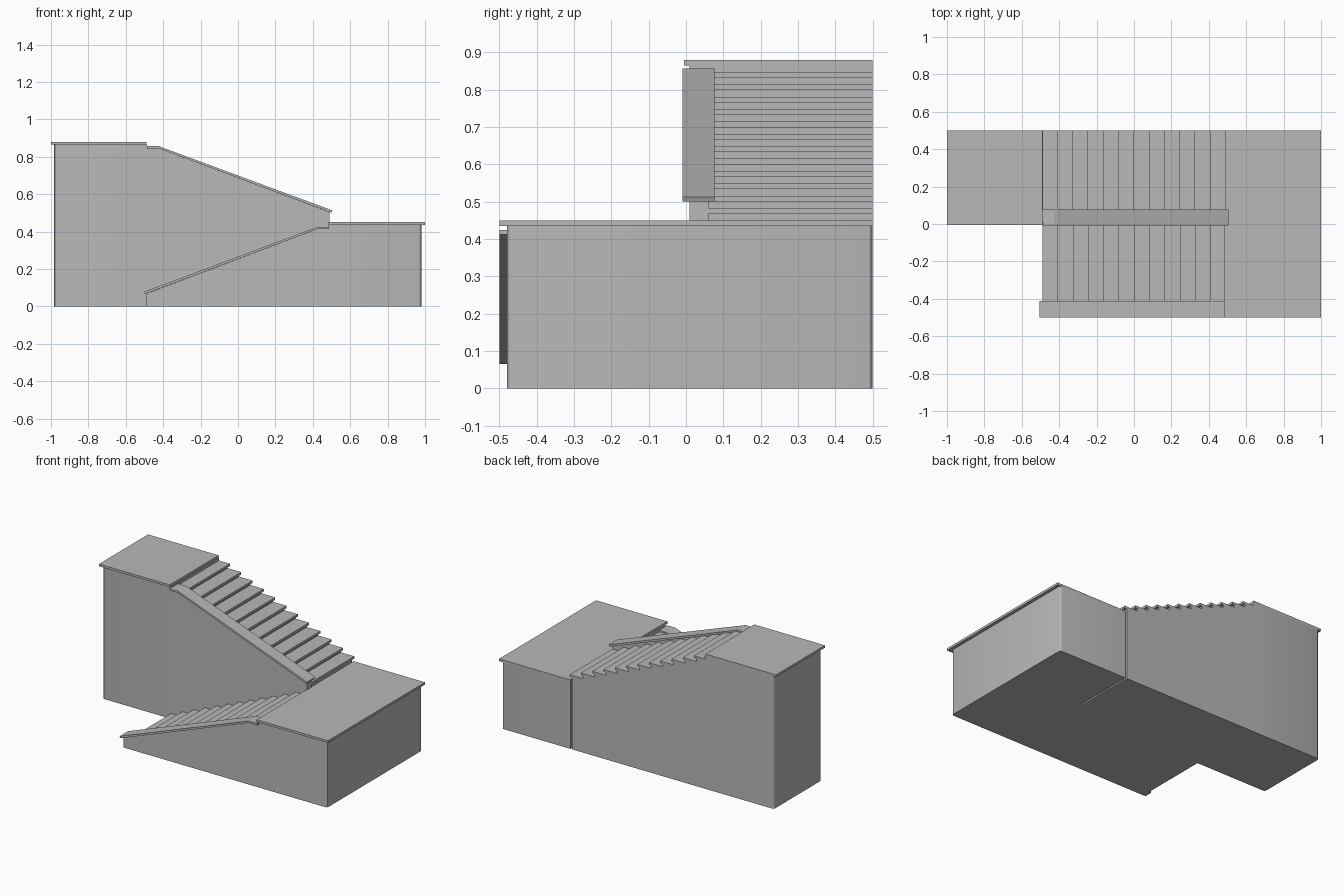
import bpy, bmesh

cube = bpy.data.objects.get("Cube")
if cube:
    bpy.data.objects.remove(cube, do_unlink=True)

gray = bpy.data.materials.new("plain gray")
gray.use_nodes = True
COLOR = (0.48, 0.48, 0.48, 1)
gray.diffuse_color = COLOR
gray.node_tree.nodes["Principled BSDF"].inputs["Base Color"].default_value = COLOR


def prism(name, profile, y0, y1, round_corners=()):
    """Extrude an x-z outline along y, rounding the listed vertical corners."""
    bm = bmesh.new()
    face = bm.faces.new([bm.verts.new((x, y0, z)) for x, z in profile])
    new = bmesh.ops.extrude_face_region(bm, geom=[face])["geom"]
    for v in new:
        if isinstance(v, bmesh.types.BMVert):
            v.co.y = y1
    bmesh.ops.recalc_face_normals(bm, faces=bm.faces)

    def at_corner(e):
        a, b = (v.co for v in e.verts)
        return (a - b).xy.length < 1e-5 and any(
            abs(a.x - x) + abs(a.y - y) < 1e-4 for x, y in round_corners)

    edges = [e for e in bm.edges if at_corner(e)]
    if edges:
        bmesh.ops.bevel(bm, geom=edges, offset=0.015, segments=3,
                        profile=0.5, affect='EDGES')
    mesh = bpy.data.meshes.new(name)
    bm.to_mesh(mesh)
    bm.free()
    mesh.materials.append(gray)
    obj = bpy.data.objects.new(name, mesh)
    bpy.context.collection.objects.link(obj)
    if edges:
        bpy.context.view_layer.objects.active = obj
        obj.select_set(True)
        bpy.ops.object.shade_smooth_by_angle()
        obj.select_set(False)
    return obj


def block(name, x0, x1, y0, y1, z0, z1, round_corners=()):
    return prism(name, [(x0, z0), (x1, z0), (x1, z1), (x0, z1)], y0, y1, round_corners)


STEPS, HALF, SLAB, NOSE = 12, 0.49, 0.015, 0.016
GOING = 2 * HALF / STEPS


def flight(name, side, base, top, y0, y1, body_y0):
    """Stepped core with overhanging treads, climbing toward x = side."""
    rise = (top - base) / (STEPS + 1)
    core = [(side * (HALF + NOSE), 0), (side * (NOSE - HALF), 0)]
    for k in range(STEPS):
        front = -HALF + k * GOING
        back = front + GOING + NOSE
        z = base + rise * (k + 1)
        core += [(side * (front + NOSE), z - SLAB), (side * back, z - SLAB)]
        block(f"{name}_tread_{k + 1}", side * front, side * back, y0, y1, z - SLAB, z)
    prism(f"{name}_core", core, body_y0, y1)


def curb(name, side, low, high, y_wall, foot):
    """Side wall with a thin sloping cap that levels out at the top."""
    cap = 0.012
    top = [(side * -0.505, low), (side * 0.425, high), (side * 0.487, high)]
    under = [(x, z - cap) for x, z in top]
    under[0] = (side * -0.5, low - cap)
    prism(f"{name}_cap", top + under[::-1], y_wall - 0.019, y_wall + 0.067)
    wall = [(side * -0.49, foot), (side * -0.49, low - cap + 0.003)] + under[1:]
    prism(f"{name}_wall", wall + [(side * 0.487, foot)], y_wall, y_wall + 0.05)


MID, TOP = 0.45, 0.88

# Lower landing and upper platform
block("landing_base", 0.484, 0.98, -0.48, 0.5, 0, MID - SLAB,
      [(0.98, -0.48), (0.98, 0.5)])
block("landing_slab", 0.485, 1, -0.5, 0.5, MID - SLAB, MID)
block("platform_base", -0.985, -0.487, 0.01, 0.5, 0, TOP - SLAB,
      [(-0.985, 0.01), (-0.985, 0.5)])
block("platform_slab", -1, -0.49, -0.005, 0.5, TOP - SLAB, TOP)

# Two opposed flights
flight("lower_flight", 1, 0, MID, -0.44, 0.012, -0.44)
flight("upper_flight", -1, MID, TOP, 0.05, 0.5, 0.04)

# Front curbs of both flights
curb("lower_curb", 1, 0.077, 0.425, -0.48, 0)
curb("upper_curb", -1, 0.513, 0.857, 0.01, 0)
